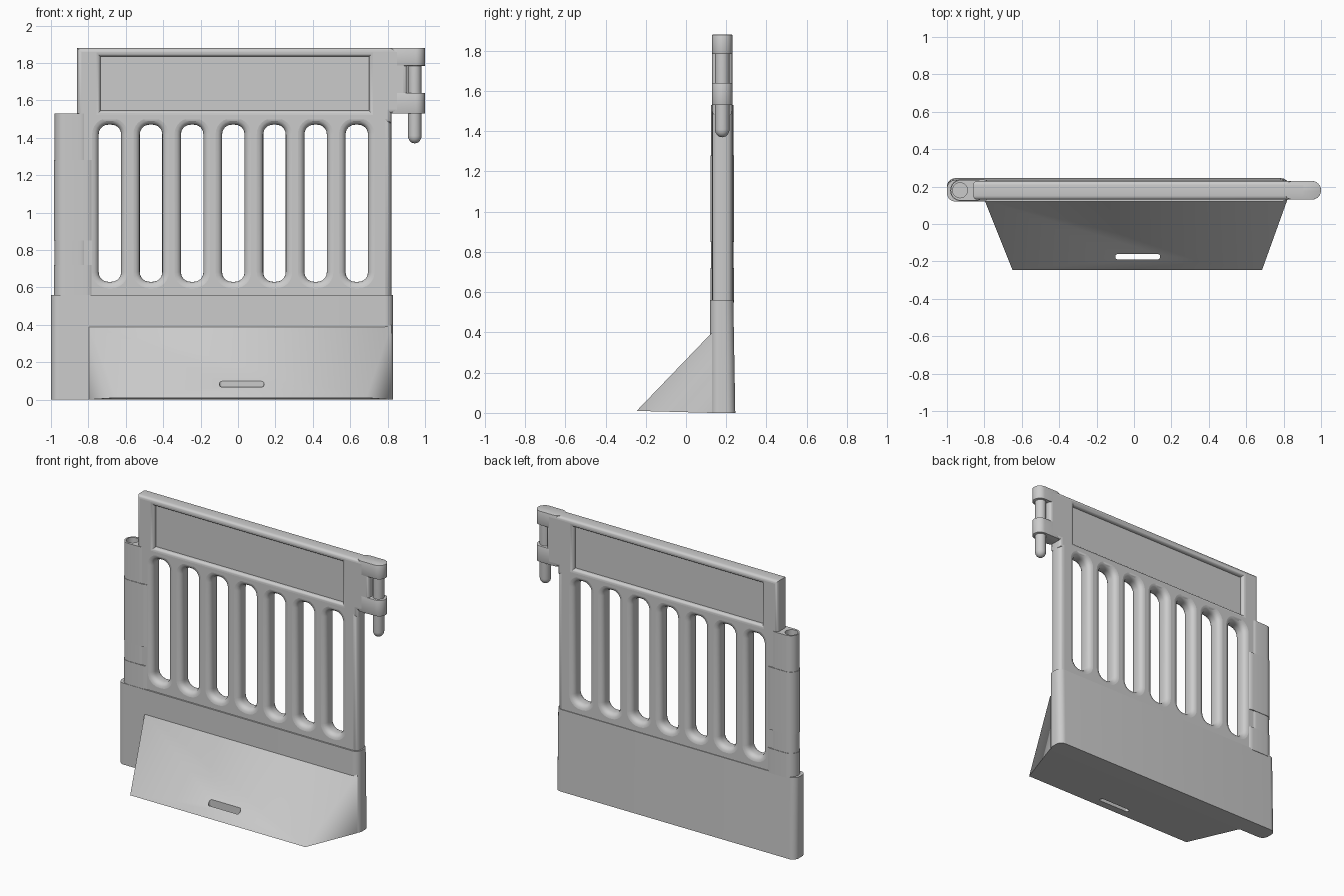
import bpy, bmesh
from math import sin, cos, pi

if "Cube" in bpy.data.objects:
    bpy.data.objects.remove(bpy.data.objects["Cube"])

grey = bpy.data.materials.new("light grey plastic")
grey.use_nodes = True
grey.diffuse_color = (0.6, 0.6, 0.6, 1)
grey.node_tree.nodes["Principled BSDF"].inputs["Base Color"].default_value = (0.6, 0.6, 0.6, 1)

MID = 0.18      # depth of the frame's middle plane
HALF = 0.05     # half the frame's thickness


def add(name, data):
    ob = bpy.data.objects.new(name, data)
    bpy.context.collection.objects.link(ob)
    if not data.materials:
        data.materials.append(grey)
    return ob


def add_bmesh(name, bm):
    bmesh.ops.recalc_face_normals(bm, faces=bm.faces)
    mesh = bpy.data.meshes.new(name)
    bm.to_mesh(mesh)
    bm.free()
    return add(name, mesh)


def bake(ob):
    """Replace an object by a plain mesh of its evaluated shape."""
    dg = bpy.context.evaluated_depsgraph_get()
    dg.update()
    mesh = bpy.data.meshes.new_from_object(ob.evaluated_get(dg))
    name, matrix = ob.name, ob.matrix_world.copy()
    bpy.data.objects.remove(ob)
    new = add(name, mesh)
    new.matrix_world = matrix
    return new


def smooth(ob, angle=0.6):
    bpy.ops.object.select_all(action='DESELECT')
    ob.select_set(True)
    bpy.context.view_layer.objects.active = ob
    bpy.ops.object.shade_smooth_by_angle(angle=angle)
    return ob


def rounded(x0, x1, y0, y1, r, n=8):
    """Outline of a rectangle with round corners."""
    corners = [(x1 - r, y1 - r), (x0 + r, y1 - r), (x0 + r, y0 + r), (x1 - r, y0 + r)]
    pts = []
    for k, (cx, cy) in enumerate(corners):
        for i in range(n + 1):
            a = (k + i / n) * pi / 2
            pts.append((cx + r * cos(a), cy + r * sin(a)))
    return pts


def rect(x0, x1, y0, y1):
    return [(x0, y0), (x1, y0), (x1, y1), (x0, y1)]


def prism(name, outline, z0, z1):
    bm = bmesh.new()
    face = bm.faces.new([bm.verts.new((x, y, z0)) for x, y in outline])
    for v in bmesh.ops.extrude_face_region(bm, geom=[face])["geom"]:
        if isinstance(v, bmesh.types.BMVert):
            v.co.z = z1
    bmesh.ops.remove_doubles(bm, verts=bm.verts, dist=1e-5)
    return add_bmesh(name, bm)


def stadium(name, x0, x1, r, z0, z1):
    return prism(name, rounded(x0, x1, MID - r, MID + r, r * 0.999), z0, z1)


def upright_plate(name, outlines, edge):
    """Upright plate with holes; its edges swell by the rounding radius."""
    curve = bpy.data.curves.new(name, 'CURVE')
    curve.dimensions, curve.fill_mode = '2D', 'BOTH'
    curve.extrude, curve.bevel_depth, curve.bevel_resolution = HALF - edge, edge, 3
    for pts in outlines:
        sp = curve.splines.new('POLY')
        sp.points.add(len(pts) - 1)
        for p, (x, z) in zip(sp.points, pts):
            p.co = (x, z, 0, 1)
        sp.use_cyclic_u = True
    ob = add(name, curve)
    ob.rotation_euler.x = pi / 2
    ob.location.y = MID
    return smooth(bake(ob))


def cut(ob, cutter):
    cutter.hide_render = True
    mod = ob.modifiers.new("cut", 'BOOLEAN')
    mod.operation, mod.solver, mod.object = 'DIFFERENCE', 'EXACT', cutter
    ob = bake(ob)
    bpy.data.objects.remove(cutter)
    return ob


# Grille: seven slots leaving rounded bars
e = 0.035
slots = []
for i in range(7):
    cx, r = -0.685 + 0.22 * i, 0.06 + e
    slots.append(rounded(cx - r, cx + r, 0.63 - e, 1.47 + e, r * 0.9, 6))
upright_plate("grille", [rect(-0.86 + e, 0.82 - e, 0.52, 1.51)] + slots, e)

# Upper frame around the sign, with the hinge arm's web on its left
e = 0.022
upper = [(-0.86 + e, 1.50), (0.82 - e, 1.50), (0.82 - e, 1.53 + e), (0.905 - e, 1.53 + e),
         (0.905 - e, 1.88 - e), (-0.86 + e, 1.88 - e)]
opening = rect(-0.735 - e, 0.70 + e, 1.545 - e, 1.834 + e)
upright_plate("upper_frame", [upper, opening], e)

# Recessed sign panel
prism("sign_panel", rect(-0.75, 0.715, MID - 0.02, MID + 0.02), 1.53, 1.85)

# Base block, a little thicker at the floor
base = prism("base_block", rounded(-1, 0.83, 0.12, 0.245, 0.045), 0, 0.56)
for v in base.data.vertices:
    if v.co.z > 0.5 and v.co.y > MID:
        v.co.y -= 0.01
smooth(base)

# Sloping foot with a hand slot through it
bm = bmesh.new()
for p in [(-0.80, 0.13, 0.4), (0.82, 0.13, 0.4), (-0.80, 0.13, 0), (0.82, 0.13, 0),
          (-0.65, -0.245, 0.01), (0.685, -0.245, 0.01)]:
    bm.verts.new(p)
bmesh.ops.convex_hull(bm, input=bm.verts)
bmesh.ops.dissolve_limit(bm, angle_limit=0.01, verts=bm.verts, edges=bm.edges)
foot = cut(add_bmesh("sloping_foot", bm),
           prism("slot_cutter", rounded(-0.1, 0.14, -0.19, -0.16, 0.0149), -0.1, 0.3))
for edge in foot.data.edges:
    if all(abs(foot.data.vertices[i].co.x) < 0.2 for i in edge.vertices):
        edge.use_edge_sharp = True
smooth(foot, 1.4)

# Hinge sleeve with a bore for the next barrier's pin, and thicker bands
sleeve = stadium("hinge_sleeve", -0.98, -0.79, 0.055, 0.55, 1.53)
bore = prism("bore_cutter", rounded(-0.97, -0.89, MID - 0.04, MID + 0.04, 0.0399), 1.1, 1.7)
smooth(cut(sleeve, bore))
for name, z0, z1 in [("lower_sleeve_band", 0.55, 0.72), ("middle_sleeve_band", 0.85, 1.28)]:
    smooth(stadium(name, -0.983, -0.755, 0.058, z0, z1))

# Hinge arm: two lugs holding a round-ended pin
for name, z0, z1 in [("lower_lug", 1.53, 1.64), ("upper_lug", 1.785, 1.88)]:
    lug = stadium(name, 0.80, 1.0, 0.05, z0, z1)
    bev = lug.modifiers.new("soft edge", 'BEVEL')
    bev.width, bev.segments = 0.01, 2
    smooth(bake(lug))

profile = [(0.036, 1.80), (0.036, 1.41)]
profile += [(0.036 * cos(a * pi / 12), 1.41 - 0.04 * sin(a * pi / 12)) for a in range(1, 7)]
bm = bmesh.new()
verts = [bm.verts.new((r, 0, z)) for r, z in profile]
edges = [bm.edges.new(pair) for pair in zip(verts, verts[1:])]
bmesh.ops.spin(bm, geom=verts + edges, cent=(0, 0, 0), axis=(0, 0, 1), angle=2 * pi, steps=20)
bmesh.ops.remove_doubles(bm, verts=bm.verts, dist=1e-4)
pin = add_bmesh("hinge_pin", bm)
pin.location = (0.945, MID, 0)
smooth(pin)
